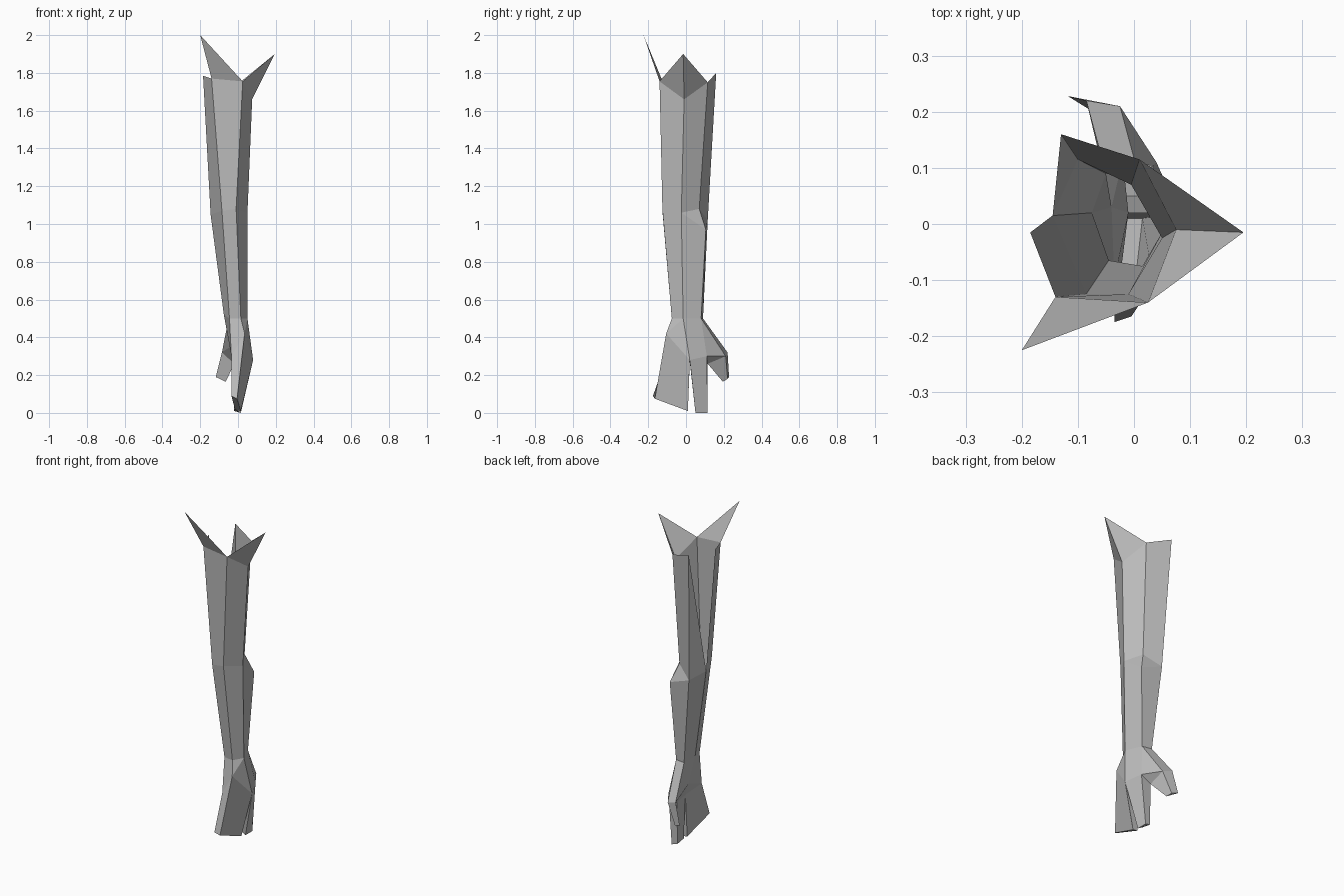
import bpy, bmesh
from mathutils import Vector

cube = bpy.data.objects.get("Cube")
if cube:
    bpy.data.objects.remove(cube, do_unlink=True)

grey = bpy.data.materials.new("plain grey")
grey.use_nodes = True
colour = (0.5, 0.5, 0.5, 1)
grey.diffuse_color = colour
grey.node_tree.nodes["Principled BSDF"].inputs["Base Color"].default_value = colour


def pt(x, y, z):
    """Point given in hundredths of a unit."""
    return Vector((x, y, z)) / 100


def build(name, faces):
    """Make a flat-shaded part from faces listed as corner points."""
    bm = bmesh.new()
    for face in faces:
        bm.faces.new([bm.verts.new(p) for p in face])
    bmesh.ops.remove_doubles(bm, verts=bm.verts[:], dist=0.0005)
    bmesh.ops.recalc_face_normals(bm, faces=bm.faces[:])
    mesh = bpy.data.meshes.new(name)
    bm.to_mesh(mesh)
    bm.free()
    mesh.materials.append(grey)
    obj = bpy.data.objects.new(name, mesh)
    bpy.context.collection.objects.link(obj)
    return obj


def strip(upper, lower, closed=False):
    """Quads joining two matching rows of points."""
    if closed:
        upper, lower = upper + upper[:1], lower + lower[:1]
    pairs = list(zip(upper, lower))
    return [(a, b, d, c) for (a, c), (b, d) in zip(pairs, pairs[1:])]


# Forearm cross-sections, running from the split seam round the front
rim = [pt(-18.5, -1.5, 178.5), pt(-14, -13, 177), pt(2.5, -14, 175.5),
       pt(7.5, -1, 166), pt(1, 11.5, 175), pt(-13, 16, 180)]
middle = [pt(-14.5, 1.5, 105), pt(-8.5, -12.5, 107), pt(-1, -12.5, 108),
          pt(5, -2.5, 106), pt(-.5, 7, 108), pt(-10, 11.5, 102)]
elbow = pt(3.5, 10.5, 97)
wrist = [pt(-7.5, 2, 52), pt(-4.5, -6.5, 50), pt(1.5, -7.5, 50),
         pt(5, -1.5, 50), pt(1, 8, 50), pt(-5, 9, 50)]

# Upper sleeve is open along a wedge between its first and last rim points
build("upper_sleeve", strip(rim, middle) + [(rim[-1], middle[0], middle[-1])])

# Lower sleeve with the small bump behind
bump_ring = middle[:4] + [elbow] + middle[5:]
build("lower_sleeve", strip(bump_ring, wrist, True) +
      [(middle[4], elbow, middle[5]), (middle[3], elbow, middle[4])])

# Pointed flares on the rim
front_tip, side_tip = pt(-20, -22.5, 200), pt(19.5, -1.5, 190)
build("front_flare", [(rim[1], rim[2], front_tip)])
build("side_flare", [(rim[2], rim[3], side_tip), (rim[3], rim[4], side_tip)])

# Hand landmarks
seam, inner, outer, side, back, rear = wrist
front_knuckle, knuckle, rear_knuckle = pt(3.5, -10.5, 42), pt(8, 2, 28), pt(4, 11, 30)
front_palm, mid_palm, rear_palm = pt(-3.5, -10, 30), pt(-1, 2, 27), pt(-2, 11.5, 26)
palm = pt(-4, 3, 35)
thumb_back, thumb_side = pt(-2.5, 21, 30), pt(-8.5, 22, 32)

build("palm", [
    (inner, outer, front_knuckle, front_palm),
    (outer, side, front_knuckle),
    (side, knuckle, front_knuckle),
    (side, back, rear_knuckle, knuckle),
    (back, thumb_back, rear_knuckle),
    (back, rear, thumb_side, thumb_back),
    (rear, seam, palm, thumb_side),
    (seam, inner, front_palm, palm),
    (palm, front_palm, mid_palm),
    (palm, mid_palm, rear_palm),
    (palm, rear_palm, thumb_side),
    (rear_knuckle, thumb_back, rear_palm)])

# Fingers and thumb: tapered blocks closed at the tip
digits = {
    "joined_fingers": (
        [front_knuckle, knuckle, mid_palm, front_palm],
        [pt(-.5, -16.5, 7.5), pt(1.5, 1, 1), pt(-1.5, 1, 1.5), pt(-3.5, -17.5, 9)]),
    "single_finger": (
        [knuckle, rear_knuckle, rear_palm, mid_palm],
        [pt(1.5, 5, 0), pt(1.5, 11.5, 0), pt(-2, 11, 1), pt(-2, 5, 2)]),
    "thumb": (
        [thumb_back, thumb_side, rear_palm],
        [pt(-8, 22, 18), pt(-11.8, 22.8, 19), pt(-6.5, 19.5, 16.5)]),
}
for name, (base, tip) in digits.items():
    build(name, strip(base, tip, True) + [tip])
